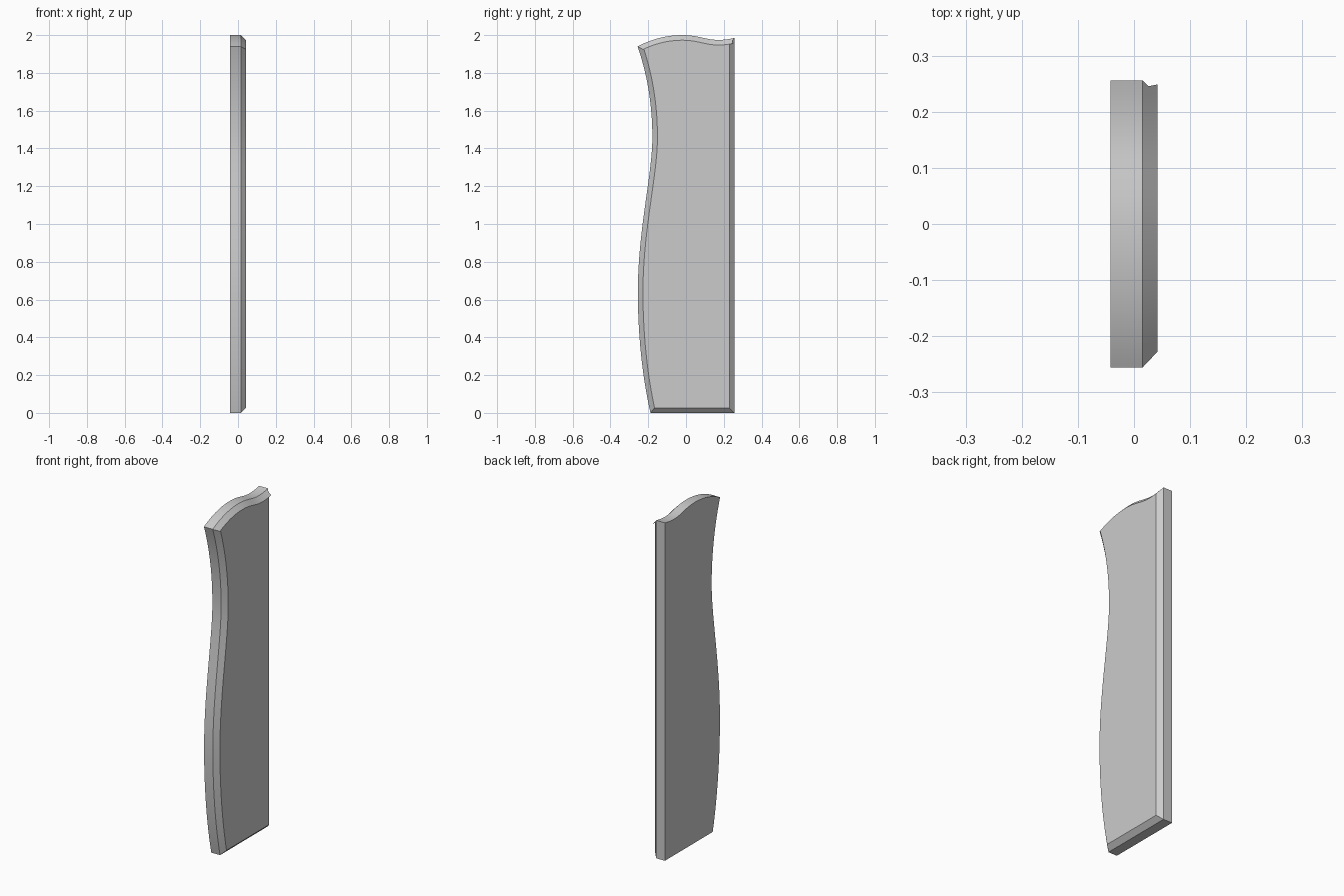
import bpy, bmesh
from mathutils import Vector

if "Cube" in bpy.data.objects:
    bpy.data.objects.remove(bpy.data.objects["Cube"])

BACK, SHOULDER, FRONT = -0.042, 0.015, 0.042
INSET = 0.027


def bezier(p0, p1, p2, p3, n=12):
    """Points along a cubic curve, leaving out the last one."""
    pts = [Vector(p) for p in (p0, p1, p2, p3)]
    out = []
    for i in range(n):
        t = i / n
        s = 1 - t
        out.append(pts[0] * s**3 + pts[1] * 3 * s * s * t + pts[2] * 3 * s * t * t + pts[3] * t**3)
    return out


def inset(points, d):
    """Mitred inward offset of a counter-clockwise outline."""
    out = []
    for i, p in enumerate(points):
        a = (p - points[i - 1]).normalized()
        b = (points[(i + 1) % len(points)] - p).normalized()
        na, nb = Vector((-a.y, a.x)), Vector((-b.y, b.x))
        out.append(p + (na + nb) * (d / (1 + na.dot(nb))))
    return out


# Side outline in (y, z): straight base and edge, wavy top, S-curved left edge
outline = [Vector((-0.188, 0)), Vector((0.256, 0))]
outline += bezier((0.256, 1.985), (0.222, 1.977), (0.19, 1.973), (0.155, 1.975), 8)
outline += bezier((0.155, 1.975), (0.10, 1.978), (0.06, 2.0), (-0.02, 2.0), 12)
outline += bezier((-0.02, 2.0), (-0.11, 2.0), (-0.19, 1.975), (-0.256, 1.94), 12)
outline += bezier((-0.256, 1.94), (-0.205, 1.79), (-0.178, 1.63), (-0.178, 1.46), 14)
outline += bezier((-0.178, 1.46), (-0.178, 1.26), (-0.255, 0.97), (-0.255, 0.64), 18)
outline += bezier((-0.255, 0.64), (-0.255, 0.42), (-0.232, 0.19), (-0.188, 0), 14)[0:]
outline = outline[1:]
outline.append(Vector((-0.188, 0)))

# Panel: three rings give the flat back, straight rim and chamfered face
bm = bmesh.new()
rings = []
for x, ring in ((BACK, outline), (SHOULDER, outline), (FRONT, inset(outline, INSET))):
    rings.append([bm.verts.new((x, p.x, p.y)) for p in ring])
n = len(outline)
for low, high in zip(rings, rings[1:]):
    for i in range(n):
        j = (i + 1) % n
        bm.faces.new((low[i], low[j], high[j], high[i]))
bm.faces.new(rings[0][::-1])
bm.faces.new(rings[-1])
bmesh.ops.recalc_face_normals(bm, faces=bm.faces)

mesh = bpy.data.meshes.new("side_panel")
bm.to_mesh(mesh)
bm.free()
panel = bpy.data.objects.new("side_panel", mesh)
bpy.context.collection.objects.link(panel)

# Smooth the curved rim, keep the chamfer edges crisp
bpy.context.view_layer.objects.active = panel
panel.select_set(True)
bpy.ops.object.shade_smooth_by_angle(angle=0.5)
